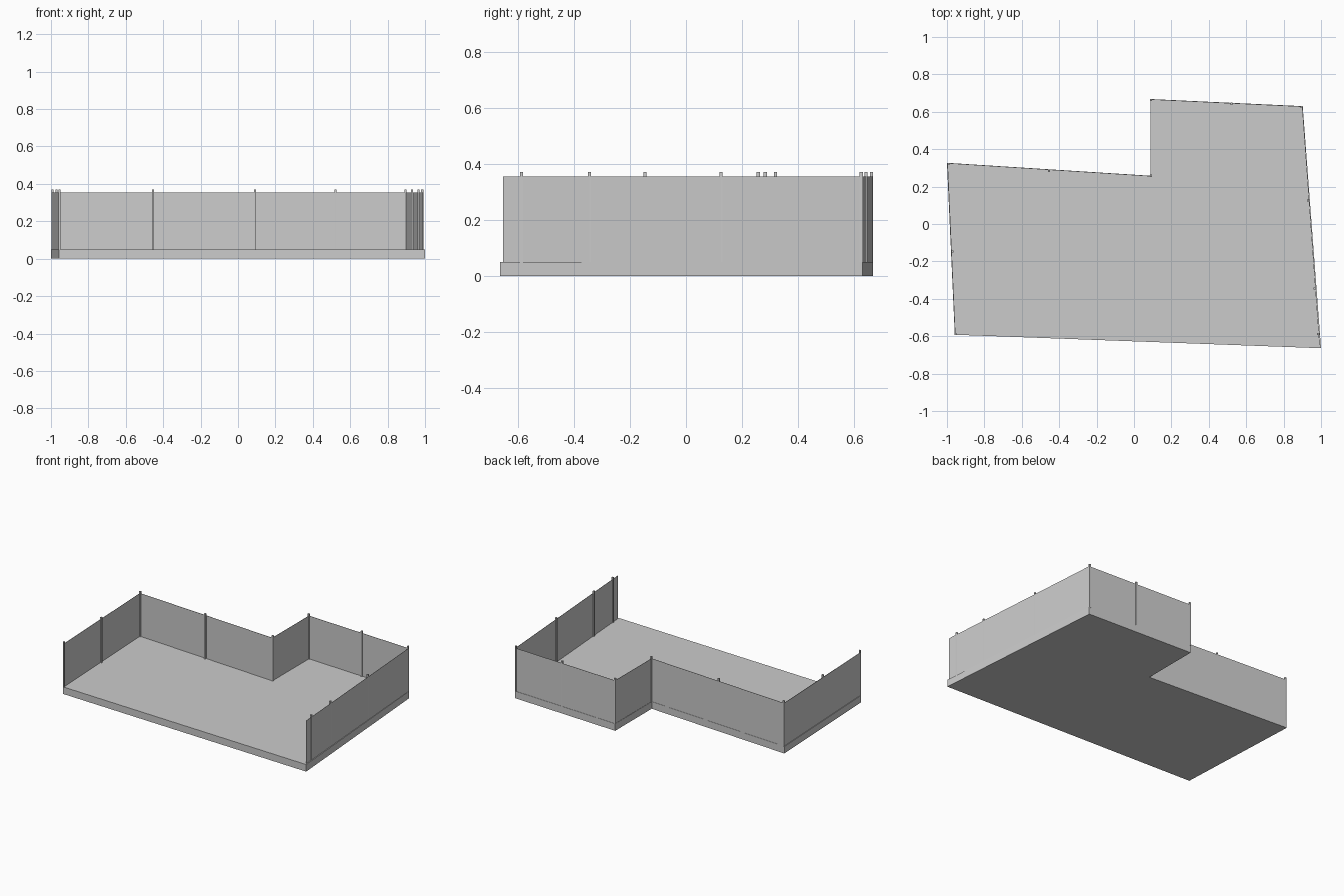
import bpy, bmesh

if "Cube" in bpy.data.objects:
    bpy.data.objects.remove(bpy.data.objects["Cube"])

def mesh_object(name, bm):
    bmesh.ops.recalc_face_normals(bm, faces=bm.faces)
    me = bpy.data.meshes.new(name)
    bm.to_mesh(me)
    bm.free()
    ob = bpy.data.objects.new(name, me)
    bpy.context.collection.objects.link(ob)
    return ob

SLAB, WALL_TOP, POST_TOP = 0.05, 0.355, 0.371

# Floor slab: L-shaped outline extruded upward
outline = [(-0.958, -0.592), (1.0, -0.664), (0.902, 0.63),
           (0.088, 0.668), (0.088, 0.258), (-1.0, 0.327)]
bm = bmesh.new()
face = bm.faces.new([bm.verts.new((x, y, 0)) for x, y in outline])
ext = bmesh.ops.extrude_face_region(bm, geom=[face])
bmesh.ops.translate(bm, vec=(0, 0, SLAB),
                    verts=[v for v in ext["geom"] if isinstance(v, bmesh.types.BMVert)])
mesh_object("floor_slab", bm)

# Thin wall panels along every side but the front
path = [(-0.955, -0.592), (-0.996, 0.324), (0.091, 0.255),
        (0.091, 0.665), (0.899, 0.627), (0.992, -0.654)]
bm = bmesh.new()
low = [bm.verts.new((x, y, SLAB)) for x, y in path]
high = [bm.verts.new((x, y, WALL_TOP)) for x, y in path]
for i in range(len(path) - 1):
    bm.faces.new((low[i], low[i + 1], high[i + 1], high[i]))
wall = mesh_object("wall_panels", bm)
mod = wall.modifiers.new("thickness", 'SOLIDIFY')
mod.thickness = 0.002
mod.offset = 0
mod.use_even_offset = True

# Square posts rising slightly above the panels
posts = [(-0.954, -0.588), (-0.970, -0.147), (-0.992, 0.320), (-0.455, 0.283),
         (0.091, 0.258), (0.092, 0.663), (0.522, 0.643), (0.896, 0.626),
         (0.931, 0.125), (0.965, -0.345), (0.985, -0.587)]
for i, (x, y) in enumerate(posts, 1):
    bpy.ops.mesh.primitive_cube_add(size=1, location=(x, y, (SLAB + POST_TOP) / 2))
    ob = bpy.context.object
    ob.name = f"post_{i}"
    ob.scale = (0.011, 0.011, POST_TOP - SLAB)
